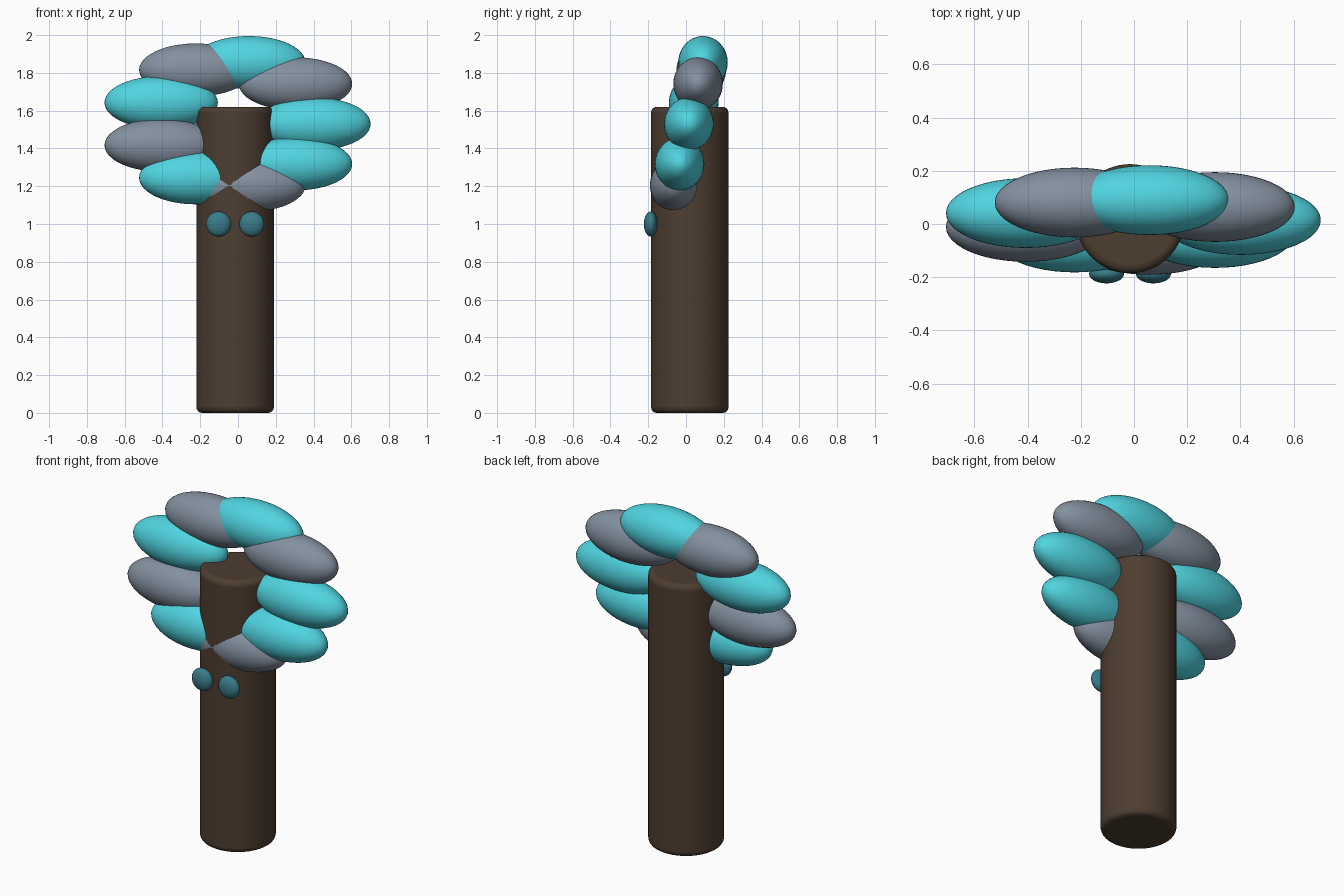
import bpy
from math import radians, sin, cos

if "Cube" in bpy.data.objects:
    bpy.data.objects.remove(bpy.data.objects["Cube"])


def material(name, rgb):
    m = bpy.data.materials.new(name)
    m.diffuse_color = (*rgb, 1)
    m.use_nodes = True
    m.node_tree.nodes["Principled BSDF"].inputs["Base Color"].default_value = m.diffuse_color
    return m


BROWN = material("bark_brown", (0.075, 0.047, 0.03))
TEAL = material("teal", (0.08, 0.66, 0.75))
SLATE = material("slate", (0.23, 0.28, 0.35))
DARK_TEAL = material("dark_teal", (0.04, 0.20, 0.25))


def ellipsoid(name, center, radii, mat):
    bpy.ops.mesh.primitive_uv_sphere_add(segments=48, ring_count=24, location=center)
    ob = bpy.context.object
    ob.name = name
    ob.scale = radii
    ob.data.materials.append(mat)
    bpy.ops.object.shade_smooth()
    return ob


CX, CY = -0.015, 0.02

# Trunk: cylinder with softly rounded rims
bpy.ops.mesh.primitive_cylinder_add(vertices=64, radius=0.205, depth=1.62,
                                    location=(CX, CY, 0.81))
trunk = bpy.context.object
trunk.name = "trunk"
trunk.data.materials.append(BROWN)
bevel = trunk.modifiers.new("rounded_rims", 'BEVEL')
bevel.width = 0.03
bevel.segments = 4
bevel.limit_method = 'ANGLE'
bevel.angle_limit = radians(40)
bpy.ops.object.shade_smooth_by_angle(angle=radians(40))

# Crown: nine leaf blobs around a ring that leans back
for i in range(9):
    a = radians(40 * i)
    center = (CX + 0.417 * cos(a), 0.015 + 0.076 * sin(a), 1.53 + 0.33 * sin(a))
    ellipsoid(f"leaf_{i + 1}", center, (0.3, 0.131, 0.14), SLATE if i % 2 else TEAL)

# Eyes: flattened beads on the front of the trunk
for side, name in ((-1, "left_eye"), (1, "right_eye")):
    ellipsoid(name, (CX + side * 0.088, -0.187, 1.0), (0.066, 0.036, 0.066), DARK_TEAL)
